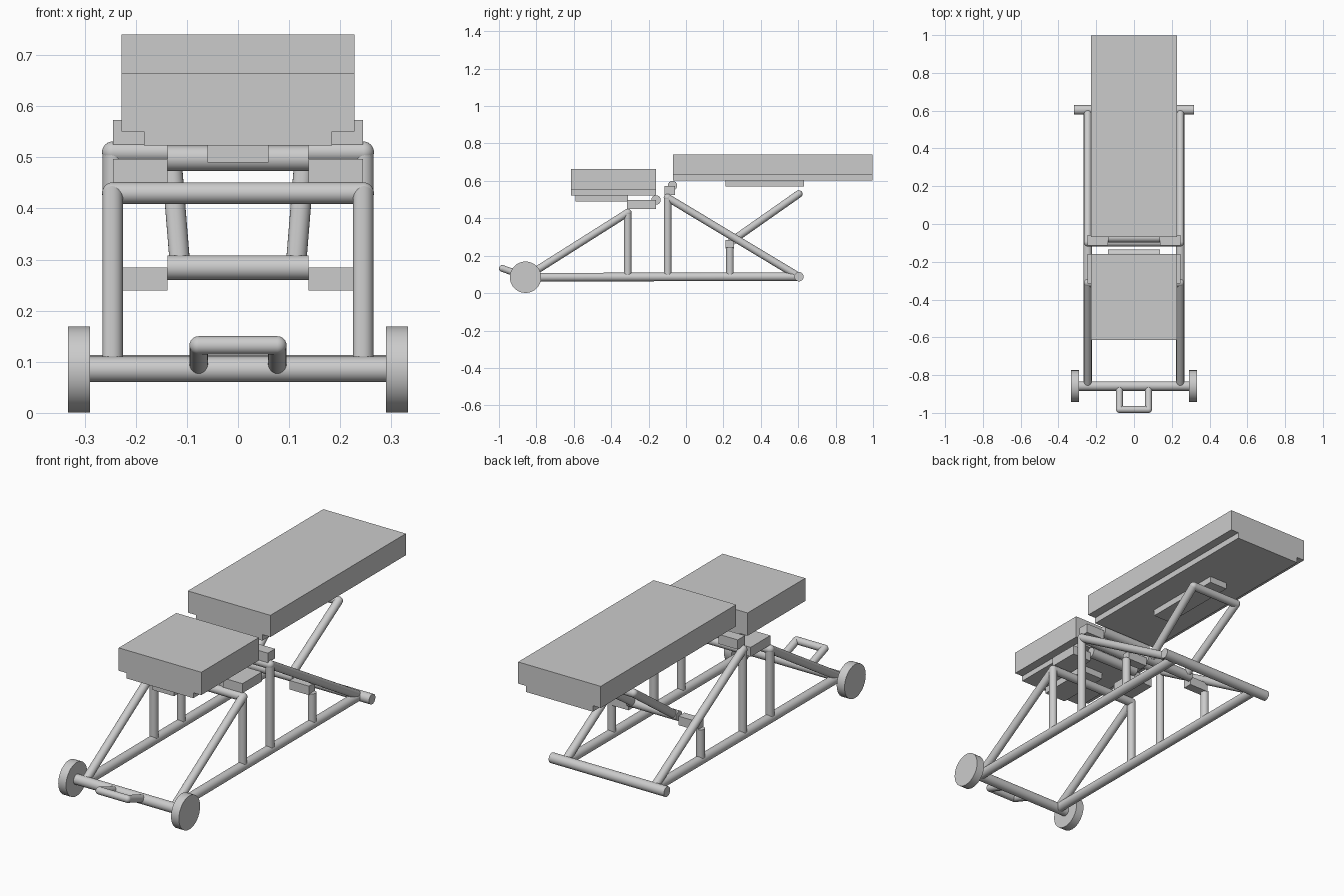
import bpy, math
from mathutils import Vector

if "Cube" in bpy.data.objects:
    bpy.data.objects.remove(bpy.data.objects["Cube"])


def shade(ob):
    bpy.ops.object.shade_smooth_by_angle(angle=math.radians(35))
    return ob


def tube(name, a, b, r):
    a, b = Vector(a), Vector(b)
    d = b - a
    bpy.ops.mesh.primitive_cylinder_add(vertices=32, radius=r, depth=d.length, location=(a + b) / 2)
    ob = bpy.context.object
    ob.name = name
    ob.rotation_euler = d.to_track_quat('Z', 'Y').to_euler()
    return shade(ob)


def elbow(name, p, r):
    bpy.ops.mesh.primitive_uv_sphere_add(segments=24, ring_count=12, radius=r, location=p)
    bpy.context.object.name = name
    return shade(bpy.context.object)


def cross(name, x, y, z, r):
    return tube(name, (-x, y, z), (x, y, z), r)


def box(name, x, y, z):
    bpy.ops.mesh.primitive_cube_add(size=1, location=[sum(v) / 2 for v in (x, y, z)])
    ob = bpy.context.object
    ob.name = name
    ob.scale = [v[1] - v[0] for v in (x, y, z)]
    return ob


X, R = 0.245, 0.02      # side frame offset and tube radius
FRONT, REAR = (-0.858, 0.085), (0.604, 0.088)
SEAT_TOP, BACK_TOP = (-0.312, 0.43), (-0.098, 0.51)

# Base cross tubes
cross("front_axle", 0.29, *FRONT, 0.025)
cross("rear_foot", 0.318, *REAR, 0.025)

# Frame hoops under seat and backrest
cross("seat_crossbar", X, *SEAT_TOP, 0.021)
cross("back_crossbar", X, *BACK_TOP, 0.021)

for side, s in (("left", -1), ("right", 1)):
    x = s * X
    # Wheel
    tube(side + "_wheel", (s * 0.29, *FRONT), (s * 0.333, *FRONT), 0.084)
    # Side frame
    tube(side + "_base_rail", (x, *FRONT), (x, *REAR), 0.023)
    tube(side + "_front_post", (x, -0.312, 0.085), (x, *SEAT_TOP), R)
    tube(side + "_middle_post", (x, -0.098, 0.085), (x, *BACK_TOP), R)
    tube(side + "_rear_post", (x, 0.235, 0.085), (x, 0.235, 0.245), R)
    tube(side + "_front_brace", (x, *FRONT), (x, *SEAT_TOP), R)
    tube(side + "_rear_brace", (x, *BACK_TOP), (x, *REAR), R)
    elbow(side + "_seat_elbow", (x, *SEAT_TOP), 0.021)
    elbow(side + "_back_elbow", (x, *BACK_TOP), 0.021)
    # Hinge brackets
    bx = sorted((s * 0.138, x))
    box(side + "_seat_bracket", bx, (-0.315, -0.16), (0.45, 0.497))
    box(side + "_back_bracket", bx, (-0.115, -0.058), (0.525, 0.573))
    box(side + "_support_bracket", bx, (0.21, 0.256), (0.239, 0.284))
    # Backrest support arm
    tube(side + "_support_arm", (s * 0.113, 0.252, 0.284), (s * 0.133, 0.603, 0.53), R)
    elbow(side + "_support_elbow", (s * 0.133, 0.603, 0.53), R)
    # Carry handle leg
    tube(side + "_handle_leg", (s * 0.077, -0.865, 0.09), (s * 0.077, -0.982, 0.132), 0.018)
    elbow(side + "_handle_elbow", (s * 0.077, -0.982, 0.132), 0.018)

cross("handle_grip", 0.077, -0.982, 0.132, 0.018)

# Hinge tubes
cross("seat_hinge", 0.138, -0.16, 0.498, 0.025)
cross("back_hinge", 0.138, -0.072, 0.575, 0.025)
cross("support_hinge", 0.138, 0.252, 0.284, 0.024)
cross("support_top_bar", 0.133, 0.603, 0.53, R)

# Seat and backrest: pad, board and centre strip
for name, y, z, strip_y, strip_x in (
        ("seat", (-0.615, -0.16), (0.49, 0.523, 0.55, 0.664), (-0.59, -0.31), 0.06),
        ("backrest", (-0.07, 0.998), (0.57, 0.602, 0.632, 0.74), (0.21, 0.63), 0.05)):
    box(name + "_pad", (-0.228, 0.228), y, z[2:4])
    box(name + "_board", (-0.184, 0.184), y, z[1:3])
    box(name + "_strip", (-strip_x, strip_x), strip_y, z[0:2])
